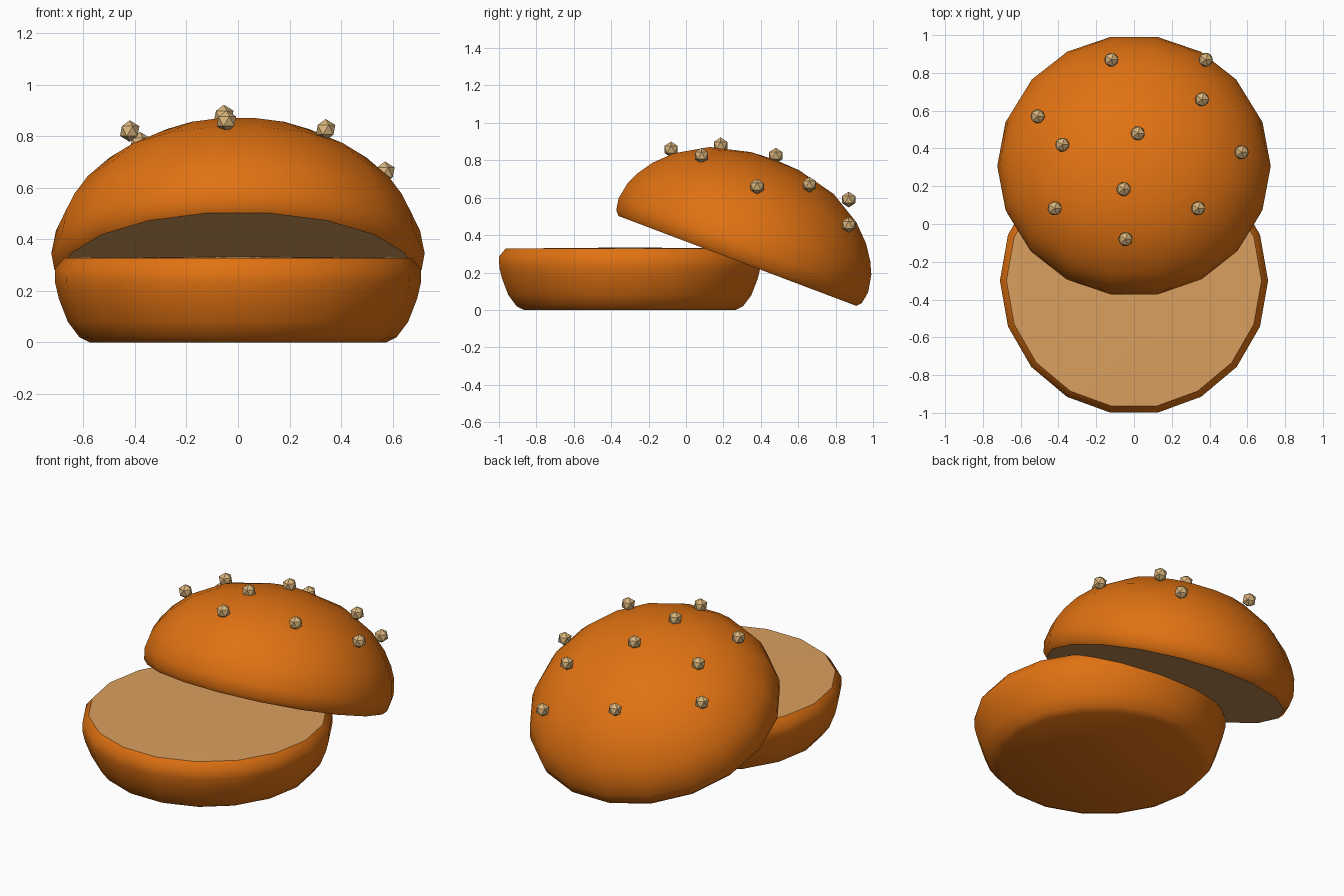
import bpy, bmesh, math
from mathutils import Matrix, Vector

if "Cube" in bpy.data.objects:
    bpy.data.objects.remove(bpy.data.objects["Cube"])

SIDES = 18


def material(name, rgb):
    m = bpy.data.materials.new(name)
    m.diffuse_color = (*rgb, 1)
    m.use_nodes = True
    m.node_tree.nodes["Principled BSDF"].inputs["Base Color"].default_value = m.diffuse_color
    return m


crust = material("orange crust", (0.75, 0.168, 0.006))
crumb = material("tan crumb", (0.70, 0.35, 0.115))
seed_tan = material("pale seed", (0.70, 0.46, 0.20))


def lathe(name, profile, is_crumb, matrix):
    """Revolve an (r, z) profile; both ends lie on the axis."""
    bm = bmesh.new()
    rings = []
    for r, z in profile:
        if r == 0:
            rings.append([bm.verts.new((0, 0, z))] * SIDES)
        else:
            rings.append([bm.verts.new((r * math.cos(a), r * math.sin(a), z))
                          for a in (2 * math.pi * i / SIDES for i in range(SIDES))])
    for k, (lo, hi) in enumerate(zip(rings, rings[1:])):
        for i in range(SIDES):
            j = (i + 1) % SIDES
            corners = list(dict.fromkeys((lo[i], lo[j], hi[j], hi[i])))
            f = bm.faces.new(corners)
            f.smooth = True
            f.material_index = int(is_crumb(k))
    bmesh.ops.recalc_face_normals(bm, faces=bm.faces)
    # crisp border around the cut face
    for e in bm.edges:
        if len({f.material_index for f in e.link_faces}) > 1:
            e.smooth = False
    mesh = bpy.data.meshes.new(name)
    bm.to_mesh(mesh)
    bm.free()
    mesh.materials.append(crust)
    mesh.materials.append(crumb)
    ob = bpy.data.objects.new(name, mesh)
    ob.matrix_world = matrix
    bpy.context.collection.objects.link(ob)
    return ob


# Bottom half: rounded sides, flat cut top
bottom = [(0, 0), (0.575, 0), (0.615, 0.02), (0.66, 0.08), (0.695, 0.17),
          (0.709, 0.23), (0.71, 0.285), (0.675, 0.328), (0.12, 0.333), (0, 0.333)]
lathe("bottom_bun", bottom, lambda k: k >= 7, Matrix.Translation((0, -0.3, 0)))

# Top half: dome leaning back on the bottom half
top = [(0, 0), (0.69, 0), (0.713, 0.025), (0.724, 0.09), (0.706, 0.185), (0.675, 0.25),
       (0.62, 0.33), (0.53, 0.418), (0.36, 0.517), (0.14, 0.57), (0, 0.577)]
lathe("top_bun", top, lambda k: k == 0,
      Matrix.Translation((0, 0.275, 0.262)) @ Matrix.Rotation(math.radians(-20.7), 4, 'X'))

# Seeds: faceted beads on the dome
seeds = [(-0.12, 0.87, 0.59), (0.38, 0.87, 0.455), (0.36, 0.66, 0.67), (-0.51, 0.57, 0.625),
         (0.02, 0.48, 0.825), (-0.38, 0.42, 0.775), (0.57, 0.38, 0.66), (-0.055, 0.185, 0.88),
         (-0.42, 0.083, 0.82), (0.34, 0.083, 0.825), (-0.045, -0.08, 0.858)]
for n, p in enumerate(seeds):
    bpy.ops.mesh.primitive_ico_sphere_add(subdivisions=1, radius=0.042, location=p)
    ob = bpy.context.object
    ob.name = f"seed_{n + 1}"
    ob.data.materials.append(seed_tan)
